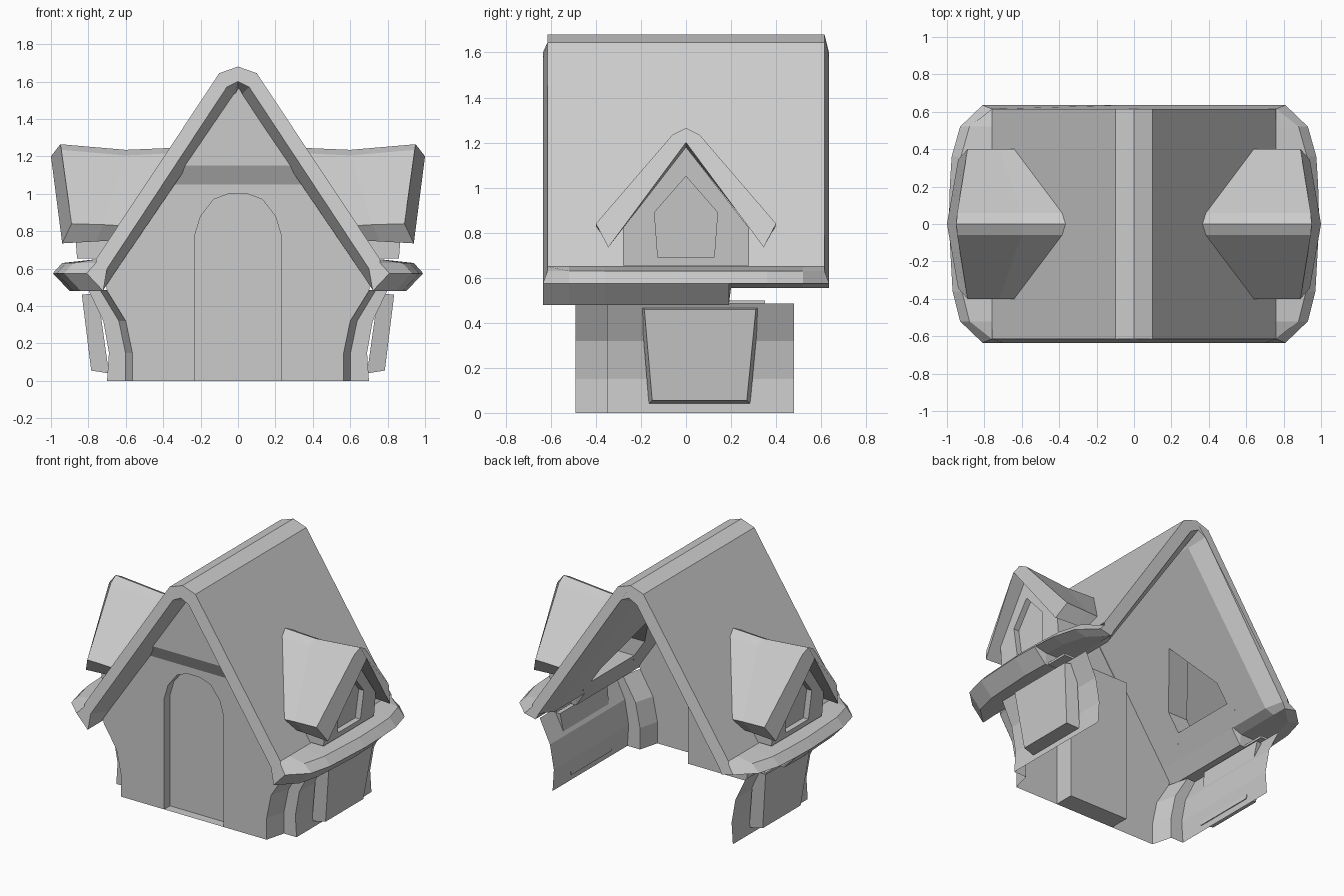
import bpy, bmesh
from mathutils import Vector

cube = bpy.data.objects.get("Cube")
if cube:
    bpy.data.objects.remove(cube)

grey = bpy.data.materials.new("plain_grey")
grey.use_nodes = True
grey.diffuse_color = (0.6, 0.6, 0.6, 1)
grey.node_tree.nodes["Principled BSDF"].inputs["Base Color"].default_value = (0.6, 0.6, 0.6, 1)


def finish(name, bm, centre=None):
    """Turn a bmesh into a flat-shaded object; open shells face away from centre."""
    bmesh.ops.remove_doubles(bm, verts=bm.verts, dist=0.0005)
    bmesh.ops.recalc_face_normals(bm, faces=bm.faces)
    if centre:
        c = Vector(centre)
        out = sum((f.calc_center_median() - c).dot(f.normal) * f.calc_area() for f in bm.faces)
        if out < 0:
            bmesh.ops.reverse_faces(bm, faces=bm.faces)
    me = bpy.data.meshes.new(name)
    bm.to_mesh(me)
    bm.free()
    me.materials.append(grey)
    ob = bpy.data.objects.new(name, me)
    bpy.context.collection.objects.link(ob)
    return ob


def skin(name, loops, closed=True, caps=True, centre=None):
    """Bridge a row of equal-length point loops."""
    bm = bmesh.new()
    rows = [[bm.verts.new(p) for p in loop] for loop in loops]
    n = len(rows[0])
    for a, b in zip(rows, rows[1:]):
        for i in range(n if closed else n - 1):
            j = (i + 1) % n
            bm.faces.new((a[i], a[j], b[j], b[i]))
    if caps:
        bm.faces.new(rows[0])
        bm.faces.new(rows[-1][::-1])
    return finish(name, bm, centre)


def mirrored(half):
    """Half profile starting on the axis (u = 0) -> full closed loop."""
    return half + [(-u, v) for u, v in half[::-1] if u > 0]


# Main roof: cross-sections from front to back, with a swept-out eave lip
def roof_section(y, lip, bottom, end):
    yi = y + (0.02 if y > 0 else -0.02) if end else y
    d = 0.0 if end else 0.045
    outer = [(0, 1.68), (0.1, 1.645), (0.76, 0.65), (lip - 0.04, 0.63)]
    inner = [(lip + 0.01, 0.575), (lip - 0.08, bottom), (0.72, bottom + 0.005),
             (0.70 - d, 0.60 - d / 3), (0.06 - d, 1.57 - d)]
    right = [(x, y, z) for x, z in outer] + [(x, yi, z) for x, z in inner]
    top, rest = right[0], right[1:]
    return [top] + rest + [(0, yi, 1.60 - d)] + [(-x, yy, z) for x, yy, z in rest[::-1]]


stations = [(-0.615, 0.80, 0.48, True), (-0.52, 0.92, 0.48, False), (-0.36, 0.96, 0.48, False),
            (0, 0.98, 0.48, False), (0.19, 0.975, 0.48, False), (0.2, 0.975, 0.555, False),
            (0.36, 0.965, 0.555, False), (0.52, 0.92, 0.555, False), (0.615, 0.80, 0.555, True)]
roof = skin("main_roof", [roof_section(*s) for s in stations])


# Front wall: notched around the door, with the upper gable leaning forward
WALL, GABLE = -0.49, -0.54
arch = [(0.23, 0), (0.23, 0.78), (0.2, 0.88), (0.13, 0.97), (0.05, 1.0)]
arch_full = arch + [(-x, z) for x, z in arch[::-1]]
side = [(0.565, 0), (0.565, 0.15), (0.6, 0.32), (0.7, 0.48), (0.71, 0.53), (0.355, 1.05)]
bm = bmesh.new()
outline = side + [(-x, z) for x, z in side[::-1]] + arch_full[::-1]
bm.faces.new([bm.verts.new((x, WALL, z)) for x, z in outline])
bm.faces.new([bm.verts.new(p) for p in ((-0.355, WALL, 1.05), (0.355, WALL, 1.05),
                                       (0.3, GABLE, 1.15), (-0.3, GABLE, 1.15))])
bm.faces.new([bm.verts.new(p) for p in ((-0.3, GABLE, 1.15), (0.3, GABLE, 1.15), (0, GABLE, 1.57))])
finish("front_wall", bm, (0, 0, 0.6))

# Door recess: arched jamb and the block behind it
skin("door_jamb", [[(x, y, z) for x, z in arch_full] for y in (WALL, -0.425)], closed=False, caps=False)
skin("door", [[(x, y, z) for x, z in ((-0.23, 0), (0.23, 0), (0.23, 1), (-0.23, 1))]
              for y in (-0.425, -0.35)])
skin("door_sill", [[(x, WALL, 0), (x, -0.425, 0)] for x in (-0.23, 0.23)], closed=False, caps=False)

wall_profile = [(0.565, 0.70, 0), (0.565, 0.69, 0.15), (0.6, 0.72, 0.32), (0.7, 0.8, 0.485)]

for s, tag in ((1, "left"), (-1, "right")):
    # Curved side wall, stepping out behind the front corner
    columns = [[(s * a, WALL, z) for a, b, z in wall_profile],
               [(s * (a + 0.037), -0.35, z) for a, b, z in wall_profile],
               [(s * b, -0.35, z) for a, b, z in wall_profile],
               [(s * b, 0.48, z) for a, b, z in wall_profile]]
    skin(tag + "_side_wall", columns, closed=False, caps=False, centre=(0, 0, 0.3))

    # Tapered window panel and the thin ledge above it
    panel = [[(s * xi, y0, zi), (s * xo, y0 + 0.015, zo), (s * xo, y1 - 0.015, zo), (s * xi, y1, zi)]
             for xi, xo, zi, zo, y0, y1 in ((0.69, 0.785, 0.04, 0.055, -0.165, 0.285),
                                            (0.75, 0.835, 0.47, 0.46, -0.2, 0.325))]
    skin(tag + "_window_panel", panel)
    ledge = [(s * 0.76, 0.485), (s * 0.87, 0.485), (s * 0.87, 0.5), (s * 0.76, 0.5)]
    skin(tag + "_ledge", [[(x, y, z) for x, z in ledge] for y in (-0.2, 0.35)])

    # Dormer roof: a leaning gable slab whose back lies on the main roof
    def gable_loop(rows):
        half = [(s * x, y, z) for x, y, z in rows]
        return half + [(x, -y, z) for x, y, z in half[-2:0:-1]]
    back = gable_loop([(0.36, 0, 1.245), (0.385, 0.06, 1.215), (0.635, 0.4, 0.83),
                       (0.68, 0.345, 0.75), (0.40, 0, 1.18)])
    middle = gable_loop([(0.6, 0, 1.235), (0.6, 0.06, 1.205), (0.72, 0.4, 0.835),
                         (0.76, 0.345, 0.745), (0.62, 0, 1.18)])
    front = gable_loop([(0.95, 0, 1.265), (0.945, 0.06, 1.235), (0.89, 0.4, 0.84),
                        (0.94, 0.345, 0.735), (1.0, 0, 1.2)])
    skin(tag + "_dormer_roof", [back, middle, front])

    # Dormer front with a recessed window, and its cheeks
    def front_loop(pts, depth=0.0):
        full = pts + [(-y, z) for y, z in pts[::-1] if y > 0]
        return [(s * (0.86 + 0.08 * (z - 0.65) - depth), y, z) for y, z in full]
    gable = [(0.28, 0.655), (0.28, 0.82), (0, 1.18)]
    window = [(0.125, 0.69), (0.14, 0.89), (0, 1.05)]
    cheek = [(s * 0.6, y, z) for _, y, z in front_loop(gable)]
    bm_loops = [front_loop(gable), front_loop(window), front_loop(window, 0.04)]
    skin(tag + "_dormer_front", bm_loops, caps=False, centre=(s * 0.5, 0, 0.8))
    pane = bmesh.new()
    pane.faces.new([pane.verts.new(p) for p in front_loop(window, 0.04)])
    finish(tag + "_dormer_window", pane, (0, 0, 0.8))
    skin(tag + "_dormer_cheeks", [cheek, front_loop(gable)], closed=False, caps=False,
         centre=(s * 0.7, 0, 0.8))

    # Opening through the main roof behind the dormer
    hole = [(-0.24, 0.71), (0.24, 0.71), (0.24, 0.83), (0, 1.12), (-0.24, 0.83)]
    cutter = skin("opening_cutter", [[(s * x, y, z) for y, z in hole] for x in (0.15, 0.84)])
    cutter.hide_render = True
    mod = roof.modifiers.new("opening", "BOOLEAN")
    mod.operation = "DIFFERENCE"
    mod.solver = "EXACT"
    mod.object = cutter
    bpy.context.view_layer.objects.active = roof
    bpy.ops.object.modifier_apply(modifier=mod.name)
    bpy.data.objects.remove(cutter)
